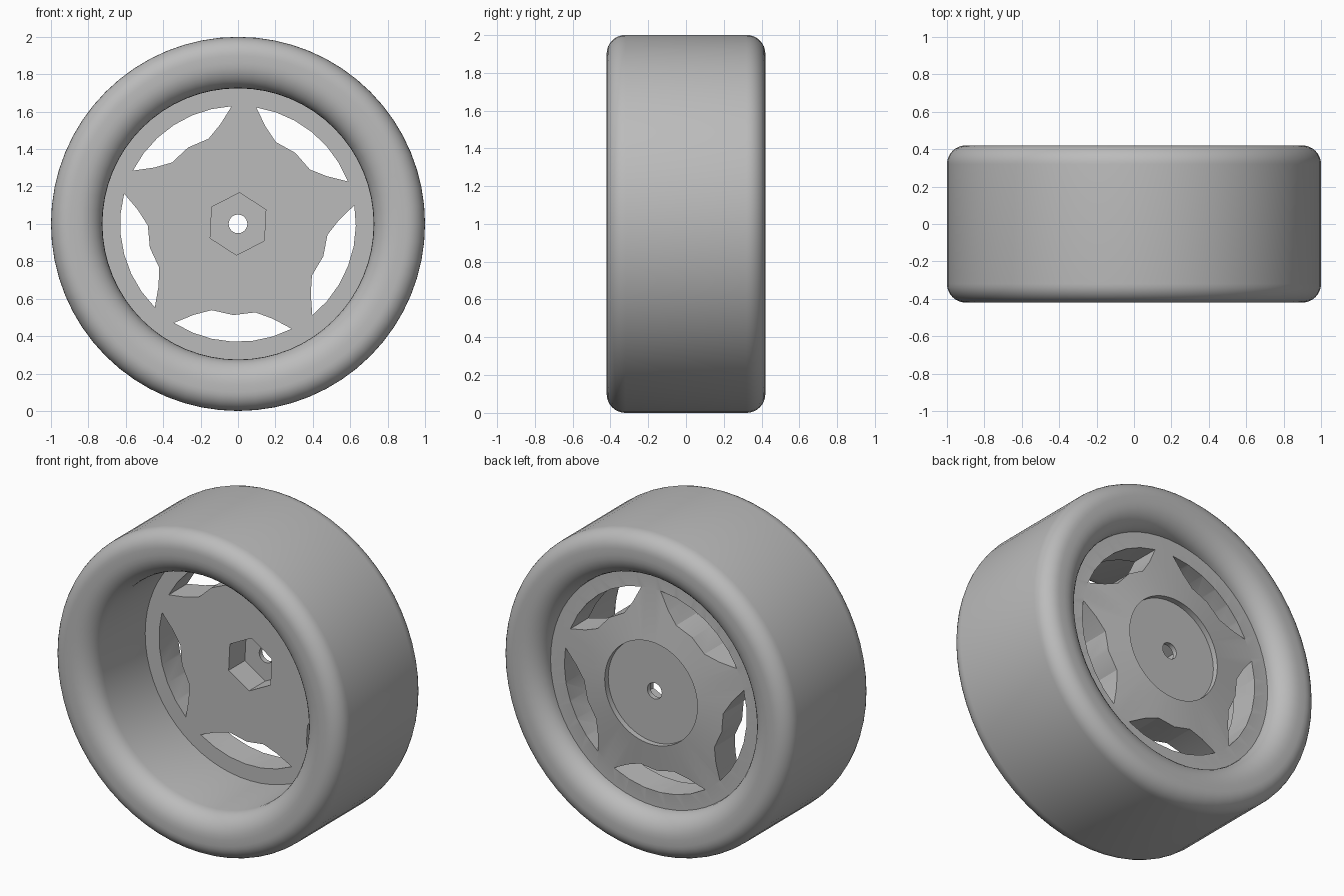
import bpy, bmesh
from math import sin, cos, pi, radians
from mathutils import Vector

cube = bpy.data.objects.get("Cube")
if cube:
    bpy.data.objects.remove(cube, do_unlink=True)

grey = bpy.data.materials.new("mid grey")
grey.use_nodes = True
grey.diffuse_color = (0.5, 0.5, 0.5, 1)
grey.node_tree.nodes["Principled BSDF"].inputs["Base Color"].default_value = grey.diffuse_color

CENTRE = Vector((0, 0, 1))
TILT = radians(-2.9)


def polar(r, angle, y):
    return CENTRE + Vector((r * cos(angle), y, r * sin(angle)))


def make_object(name, bm):
    bmesh.ops.recalc_face_normals(bm, faces=bm.faces)
    mesh = bpy.data.meshes.new(name)
    bm.to_mesh(mesh)
    bm.free()
    mesh.materials.append(grey)
    obj = bpy.data.objects.new(name, mesh)
    bpy.context.collection.objects.link(obj)
    return obj


def lathe(name, profile, segments, closed):
    """Turn (radius, y) points about the axle; open profiles get end caps."""
    bm = bmesh.new()
    rings = [[bm.verts.new(polar(r, 2 * pi * i / segments, y)) for i in range(segments)]
             for r, y in profile]
    pairs = list(zip(rings, rings[1:]))
    if closed:
        pairs.append((rings[-1], rings[0]))
    else:
        bm.faces.new(rings[0])
        bm.faces.new(rings[-1])
    for a, b in pairs:
        for i in range(segments):
            j = (i + 1) % segments
            bm.faces.new((a[i], a[j], b[j], b[i]))
    return make_object(name, bm)


def prism(name, outline, y0, y1):
    """Extrude (radius, angle) points along the axle."""
    bm = bmesh.new()
    front = [bm.verts.new(polar(r, a, y0)) for r, a in outline]
    back = [bm.verts.new(polar(r, a, y1)) for r, a in outline]
    bm.faces.new(front)
    bm.faces.new(back)
    for i in range(len(outline)):
        j = (i + 1) % len(outline)
        bm.faces.new((front[i], front[j], back[j], back[i]))
    return make_object(name, bm)


def cut(target, cutter):
    mod = target.modifiers.new("cut", 'BOOLEAN')
    mod.operation = 'DIFFERENCE'
    mod.solver = 'EXACT'
    mod.object = cutter
    bpy.context.view_layer.objects.active = target
    bpy.ops.object.modifier_apply(modifier=mod.name)
    bpy.data.objects.remove(cutter, do_unlink=True)


def smooth(obj, angle):
    bpy.ops.object.select_all(action='DESELECT')
    obj.select_set(True)
    bpy.context.view_layer.objects.active = obj
    bpy.ops.object.shade_smooth_by_angle(angle=radians(angle))


# Tyre: rounded shoulders outside, softer rounded lips inside, straight barrel
STEPS = 8
quarter = [pi / 2 * i / STEPS for i in range(STEPS + 1)]
side = [(0.9 + 0.1 * cos(a), 0.32 + 0.1 * sin(a)) for a in quarter]
side += [(0.86 - 0.135 * sin(a), 0.30 + 0.12 * cos(a)) for a in quarter]
tyre = lathe("tyre", side + [(r, -y) for r, y in reversed(side)], 64, True)
smooth(tyre, 40)

# Wheel disc: flat front, coned back with a shallow round hub recess
FRONT, RIM = 0.12, 0.73
disc = lathe("wheel_disc", [(RIM, FRONT), (RIM, 0.30), (0.63, 0.30),
                            (0.32, 0.345), (0.32, 0.31)], 64, False)

# Five windows between the spokes
inner = [(0.54, 23), (0.482, 14), (0.488, 0), (0.482, -14), (0.54, -23)]
outer = [(0.63, a) for a in range(-30, 31, 10)]
for k in range(5):
    middle = TILT + radians(270 + 72 * k)
    outline = [(r, middle + radians(a)) for r, a in outer + inner]
    cut(disc, prism("window_cutter", outline, 0, 0.6))

# Hexagonal nut pocket and axle hole
hexagon = [(0.167, TILT + pi / 2 + pi / 3 * i) for i in range(6)]
cut(disc, prism("pocket_cutter", hexagon, 0, 0.28))
hole = [(0.05, 2 * pi * i / 24) for i in range(24)]
cut(disc, prism("axle_cutter", hole, 0, 0.6))
smooth(disc, 25)
